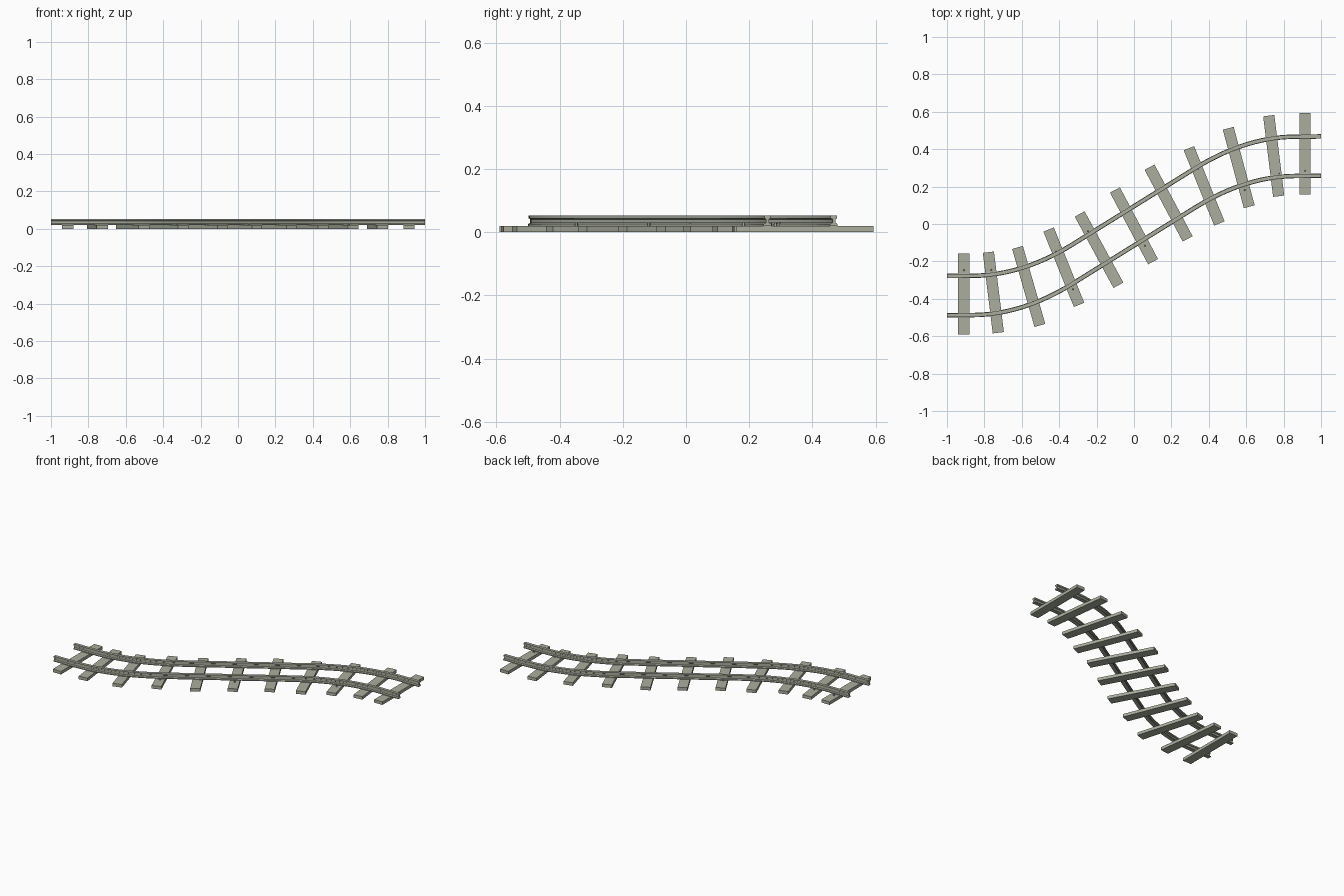
import bpy, bmesh, math
from mathutils import Matrix, Vector

if "Cube" in bpy.data.objects:
    bpy.data.objects.remove(bpy.data.objects["Cube"])

stone = bpy.data.materials.new("sage grey")
stone.diffuse_color = (0.40, 0.42, 0.34, 1)
stone.use_nodes = True
stone.node_tree.nodes["Principled BSDF"].inputs["Base Color"].default_value = stone.diffuse_color


def finish(bm, name):
    bmesh.ops.recalc_face_normals(bm, faces=bm.faces)
    me = bpy.data.meshes.new(name)
    bm.to_mesh(me)
    bm.free()
    me.materials.append(stone)
    ob = bpy.data.objects.new(name, me)
    bpy.context.scene.collection.objects.link(ob)
    return ob


# S-shaped path: straight middle, quadratic bends, flat ends
def half_path():
    a, c, b = Vector((0.33, 0.205)), Vector((0.6, 0.372)), Vector((0.87, 0.372))
    pts = []
    for i in range(13):
        t = i / 12
        pts.append(a * (1 - t) ** 2 + c * 2 * t * (1 - t) + b * t * t)
    return pts + [Vector((1.0, 0.373))]


half = half_path()
path = [-p for p in reversed(half)] + [Vector((0, 0))] + half
path.sort(key=lambda p: p.x)

# I-shaped rail section: foot, thin web, head (right half, mirrored)
right = [(0.012, 0.020), (0.012, 0.026), (0.005, 0.030),
         (0.005, 0.041), (0.010, 0.044), (0.010, 0.053)]
section = right + [(-u, z) for u, z in reversed(right)]


def rail(name, shift):
    bm = bmesh.new()
    rings = []
    for i, p in enumerate(path):
        q = path[min(i + 1, len(path) - 1)] - path[max(i - 1, 0)]
        n = Vector((-q.y, q.x)).normalized()
        if i in (0, len(path) - 1):
            n = Vector((0, 1))
        rings.append([bm.verts.new((p.x + n.x * u, p.y + shift + n.y * u, z))
                      for u, z in section])
    k = len(section)
    for r, s in zip(rings, rings[1:]):
        for j in range(k):
            bm.faces.new((r[j], r[(j + 1) % k], s[(j + 1) % k], s[j]))
    bm.faces.new(rings[0])
    bm.faces.new(rings[-1])
    finish(bm, name)


rail("left_rail", 0.095)
rail("right_rail", -0.115)

# Sleepers: centre x, centre y, tilt in degrees
sleepers = [(-0.91, -0.374, 0), (-0.752, -0.366, 7), (-0.563, -0.334, 16),
            (-0.375, -0.231, 22), (-0.187, -0.137, 28.5), (0.0, -0.01, 28),
            (0.185, 0.112, 28), (0.375, 0.204, 22), (0.56, 0.302, 15),
            (0.747, 0.364, 7), (0.914, 0.376, 0)]
for i, (x, y, deg) in enumerate(sleepers):
    bm = bmesh.new()
    m = (Matrix.Translation((x, y, 0.01)) @ Matrix.Rotation(math.radians(deg), 4, 'Z')
         @ Matrix.Diagonal((0.06, 0.434, 0.02, 1)))
    bmesh.ops.create_cube(bm, size=1, matrix=m)
    finish(bm, f"sleeper_{i + 1}")

# Small spikes standing in the sleepers beside the rails
spikes = [(-0.91, -0.246), (-0.765, -0.246), (-0.54, -0.417), (-0.417, -0.15),
          (-0.326, -0.347), (-0.246, -0.037), (0.059, -0.118), (0.123, 0.166),
          (0.219, 0.016), (0.342, 0.294), (0.594, 0.182), (0.775, 0.267), (0.914, 0.283)]
for i, (x, y) in enumerate(spikes):
    bm = bmesh.new()
    bmesh.ops.create_cone(bm, cap_ends=True, segments=6, radius1=0.006, radius2=0.005,
                          depth=0.014, matrix=Matrix.Translation((x, y, 0.023)))
    finish(bm, f"spike_{i + 1}")
